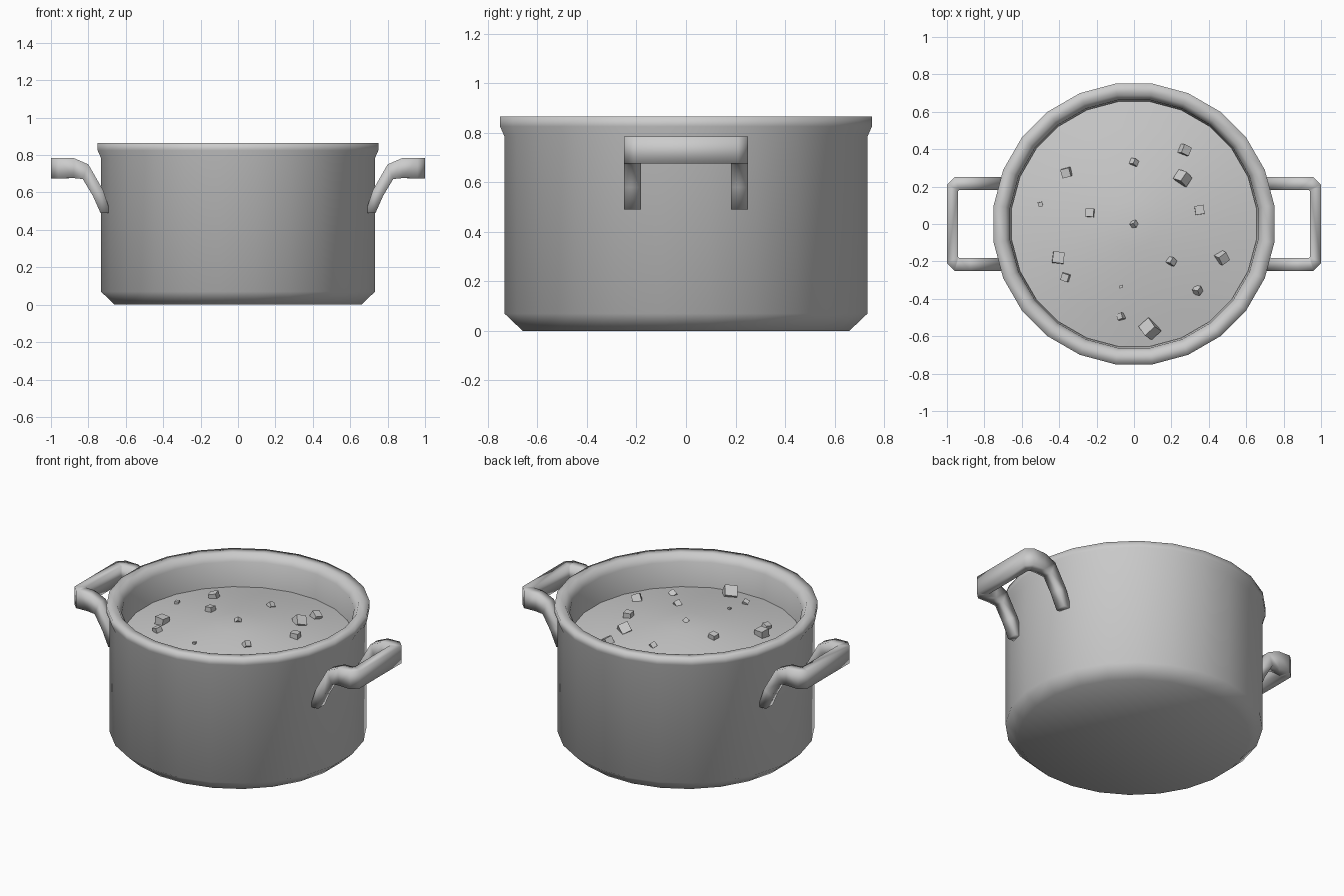
import bpy, bmesh, math, random
from mathutils import Vector, Euler

if "Cube" in bpy.data.objects:
    bpy.data.objects.remove(bpy.data.objects["Cube"])

random.seed(4)
SEG = 24

grey = bpy.data.materials.new("plain grey")
grey.diffuse_color = (0.6, 0.6, 0.6, 1)
grey.use_nodes = True
grey.node_tree.nodes["Principled BSDF"].inputs["Base Color"].default_value = grey.diffuse_color


def finish(bm, name, smooth=True):
    bmesh.ops.recalc_face_normals(bm, faces=bm.faces)
    for f in bm.faces:
        f.smooth = smooth
    me = bpy.data.meshes.new(name)
    bm.to_mesh(me)
    bm.free()
    me.materials.append(grey)
    ob = bpy.data.objects.new(name, me)
    bpy.context.collection.objects.link(ob)
    return ob


def lathe(bm, profile):
    """Spin (radius, z) points into SEG-sided rings; flats face the axes."""
    rings = []
    for r, z in profile:
        if r == 0:
            rings.append([bm.verts.new((0, 0, z))] * SEG)
        else:
            rings.append([bm.verts.new((r * math.cos(a), r * math.sin(a), z))
                          for a in ((i + 0.5) * math.tau / SEG for i in range(SEG))])
    for a, b in zip(rings, rings[1:]):
        for i in range(SEG):
            j = (i + 1) % SEG
            bm.faces.new(list(dict.fromkeys((a[i], a[j], b[j], b[i]))))


# Pot: chamfered base, straight wall, flared rim, inner wall
bm = bmesh.new()
lathe(bm, [(0, 0), (0.665, 0), (0.739, 0.07), (0.739, 0.785), (0.757, 0.825),
           (0.757, 0.865), (0.695, 0.865), (0.668, 0.82), (0.66, 0.62)])
finish(bm, "pot")


# Soup: gentle dome inside the pot
def soup_z(r):
    return 0.755 - 0.09 * (r / 0.66) ** 1.5


bm = bmesh.new()
lathe(bm, [(r, soup_z(r)) for r in (0, 0.13, 0.26, 0.39, 0.52, 0.66)])
soup = finish(bm, "soup")
# the open dome must face upwards
if soup.data.polygons[0].normal.z < 0:
    soup.data.flip_normals()

# Chunks floating in the soup: x, y, width
chunks = [(0, .33, .04), (.27, .395, .06), (.26, .245, .075), (.35, .075, .06),
          (.47, -.18, .065), (.2, -.2, .045), (.34, -.355, .045), (.085, -.56, .09),
          (-.07, -.495, .04), (-.07, -.335, .02), (-.365, -.285, .05),
          (-.405, -.18, .075), (-.235, .06, .055), (-.5, .105, .03),
          (-.36, .275, .06), (0, 0, .035)]
bm = bmesh.new()
for x, y, w in chunks:
    vs = bmesh.ops.create_cube(bm, size=w * 0.8)["verts"]
    rot = Euler([random.uniform(0, 3) for _ in range(3)]).to_matrix()
    pos = Vector((x, y, soup_z(math.hypot(x, y)) + w * 0.1))
    for v in vs:
        v.co = rot @ v.co + pos
finish(bm, "soup_chunks", smooth=False)

# Handles: rectangular section swept along a bent loop
# upper x, z / lower x, z of the side arm
arm = [(.68, .49, .735, .49), (.72, .61, .775, .58),
       (.80, .75, .83, .672), (.875, .783, .88, .677)]
# outer x, y / inner x, y of the corner sections
corner = [(.96, .25, .935, .182), (1.0, .21, .942, .175)]


def half_loop():
    out = []
    for ux, uz, lx, lz in arm:
        out.append([(ux, .25, uz), (lx, .25, lz), (lx, .182, lz), (ux, .182, uz)])
    for ox, oy, ix, iy in corner:
        out.append([(ox, oy, .785), (ox, oy, .675), (ix, iy, .675), (ix, iy, .785)])
    return out


for side, name in ((1, "right_handle"), (-1, "left_handle")):
    half = half_loop()
    loop = half + [[(x, -y, z) for x, y, z in s] for s in reversed(half)]
    bm = bmesh.new()
    rings = [[bm.verts.new((side * x, y, z)) for x, y, z in s] for s in loop]
    for a, b in zip(rings, rings[1:]):
        for i in range(4):
            j = (i + 1) % 4
            bm.faces.new((a[i], a[j], b[j], b[i]))
    bm.faces.new(rings[0])
    bm.faces.new(rings[-1])
    finish(bm, name)
